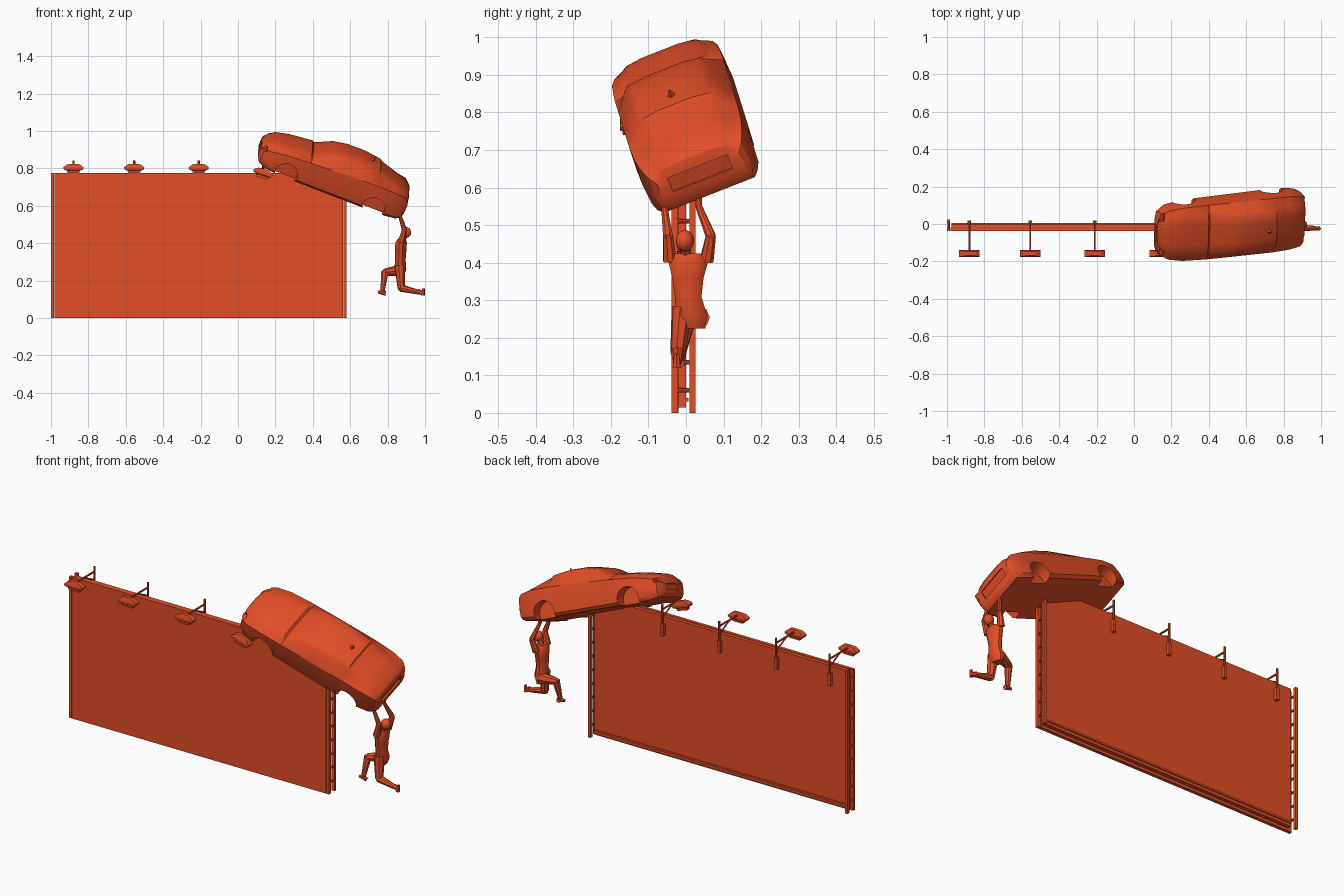
import bpy, bmesh, math
from mathutils import Vector, Matrix

if "Cube" in bpy.data.objects:
    bpy.data.objects.remove(bpy.data.objects["Cube"])

mat = bpy.data.materials.new("orange red")
mat.use_nodes = True
COLOR = (0.76, 0.075, 0.02, 1)
mat.diffuse_color = COLOR
mat.node_tree.nodes["Principled BSDF"].inputs["Base Color"].default_value = COLOR


def finish(name, bm, angle=None):
    bmesh.ops.recalc_face_normals(bm, faces=bm.faces)
    me = bpy.data.meshes.new(name)
    bm.to_mesh(me)
    bm.free()
    me.materials.append(mat)
    ob = bpy.data.objects.new(name, me)
    bpy.context.collection.objects.link(ob)
    if angle:
        smooth(ob, angle)
    return ob


def smooth(ob, angle):
    bpy.ops.object.select_all(action='DESELECT')
    ob.select_set(True)
    bpy.context.view_layer.objects.active = ob
    bpy.ops.object.shade_smooth_by_angle(angle=math.radians(angle))


def add_box(bm, lo, hi):
    lo, hi = Vector(lo), Vector(hi)
    m = Matrix.Translation((lo + hi) / 2) @ Matrix.Diagonal((*(hi - lo), 1))
    bmesh.ops.create_cube(bm, size=1, matrix=m)


def add_rod(bm, p, q, r1, r2=None, sides=8):
    p, q = Vector(p), Vector(q)
    d = q - p
    m = Matrix.Translation((p + q) / 2) @ d.to_track_quat('Z', 'Y').to_matrix().to_4x4()
    bmesh.ops.create_cone(bm, cap_ends=True, segments=sides, radius1=r1,
                          radius2=r1 if r2 is None else r2, depth=d.length, matrix=m)


def add_loft(bm, rings):
    rows = [[bm.verts.new(p) for p in ring] for ring in rings]
    n = len(rows[0])
    for a, b in zip(rows, rows[1:]):
        for i in range(n):
            bm.faces.new((a[i], a[(i + 1) % n], b[(i + 1) % n], b[i]))
    bm.faces.new(rows[0])
    bm.faces.new(rows[-1])


def box(name, lo, hi):
    bm = bmesh.new()
    add_box(bm, lo, hi)
    return finish(name, bm)


# Billboard: front and back boards with a bottom rail
box("front_board", (-0.98, -0.038, 0), (0.562, -0.02, 0.775))
box("back_board", (-0.975, -0.02, 0.015), (0.557, 0, 0.772))
box("bottom_rail", (-0.975, -0.02, 0.03), (0.557, 0.006, 0.04))

# Ladders at both ends
for side, x in (("right", -0.991), ("left", 0.571)):
    bm = bmesh.new()
    for y in (-0.03, 0.017):
        add_box(bm, (x - 0.008, y - 0.008, 0), (x + 0.008, y + 0.008, 0.775))
    for i in range(10):
        z = 0.06 + i * 0.075
        add_rod(bm, (x, -0.03, z), (x, 0.017, z), 0.006)
    finish(side + "_ladder", bm)

# Lamps on arms over the top edge, the last one knocked askew
for i, x in enumerate((-0.88, -0.555, -0.21, 0.135)):
    bm = bmesh.new()
    add_box(bm, (x - 0.009, 0, 0.67), (x + 0.009, 0.018, 0.735))
    add_rod(bm, (x, 0.012, 0.7), (x, 0.012, 0.842), 0.006)
    add_rod(bm, (x, 0.012, 0.815), (x, -0.15, 0.815), 0.005)
    add_rod(bm, (x, 0.012, 0.77), (x, -0.08, 0.815), 0.004)
    finish(f"lamp_arm_{i + 1}", bm)
    bm = bmesh.new()
    add_loft(bm, [[(sx * w, sy * d, z) for sx, sy in ((-1, -1), (1, -1), (1, 1), (-1, 1))]
                  for w, d, z in ((0.03, 0.01, -0.03), (0.036, 0.012, -0.016), (0.05, 0.017, -0.012),
                                  (0.055, 0.018, 0), (0.035, 0.014, 0.016), (0.02, 0.01, 0.02))])
    head = finish(f"lamp_head_{i + 1}", bm)
    head.location = (x, -0.158, 0.805)
    if i == 3:
        head.location.z = 0.778
        head.rotation_euler.y = math.radians(18)

# Car frame: rear axis, side axis, up axis
rear = Vector((0.926, 0.114, -0.358)).normalized()
side = Vector((0.026, 0.93, 0.366))
side = (side - rear * side.dot(rear)).normalized()
up = rear.cross(side)
frame = Matrix((rear, side, up)).transposed().to_4x4()
frame.translation = (0.484, 0.02, 0.714)

# Car body stations: position, half width, floor, belt, roof half width, roof
stations = (
    (-0.42, 0.085, 0.035, 0.085, 0.06, 0.095),
    (-0.405, 0.12, 0.015, 0.1, 0.09, 0.118),
    (-0.365, 0.145, 0.004, 0.11, 0.115, 0.14),
    (-0.29, 0.156, 0, 0.125, 0.125, 0.155),
    (-0.16, 0.16, 0, 0.135, 0.13, 0.168),
    (-0.15, 0.16, 0, 0.135, 0.13, 0.16),
    (-0.06, 0.16, 0, 0.14, 0.118, 0.21),
    (0.02, 0.16, 0, 0.143, 0.112, 0.227),
    (0.12, 0.16, 0, 0.147, 0.11, 0.228),
    (0.215, 0.16, 0, 0.15, 0.107, 0.217),
    (0.222, 0.16, 0, 0.15, 0.107, 0.208),
    (0.32, 0.157, 0, 0.148, 0.11, 0.177),
    (0.385, 0.148, 0.005, 0.14, 0.115, 0.157),
    (0.41, 0.135, 0.015, 0.12, 0.11, 0.137),
    (0.42, 0.12, 0.03, 0.1, 0.1, 0.11),
)
rings = []
for a, w, lo, belt, r, top in stations:
    mid = (lo + belt) / 2
    half = [(0.88 * w, lo), (0.97 * w, lo + 0.015), (w, mid), (0.97 * w, belt),
            (r, top - 0.018), (0.85 * r, top - 0.007), (0.45 * r, top - 0.001)]
    ring = half + [(-b, c) for b, c in reversed(half)]
    rings.append([(a, b, c) for b, c in ring])
bm = bmesh.new()
add_loft(bm, rings)
car = finish("car_body", bm)

# Cut wheel arches, plate recess, grille and headlights
bm = bmesh.new()
for s in (-1, 1):
    for a in (-0.25, 0.255):
        add_rod(bm, (a, s * 0.1, 0.025), (a, s * 0.2, 0.025), 0.062, sides=24)
    add_box(bm, (-0.45, s * 0.105 - 0.025, 0.09), (-0.392, s * 0.105 + 0.025, 0.11))
add_box(bm, (0.412, -0.085, 0.065), (0.45, 0.085, 0.108))
add_box(bm, (-0.45, -0.05, 0.05), (-0.413, 0.05, 0.08))
cutter = finish("car_cutter", bm)
cutter.hide_render = True
mod = car.modifiers.new("cutouts", 'BOOLEAN')
mod.object = cutter
mod.operation = 'DIFFERENCE'
mod.solver = 'EXACT'
bpy.context.view_layer.objects.active = car
bpy.ops.object.modifier_apply(modifier=mod.name)
bpy.data.objects.remove(cutter)
smooth(car, 28)
car.matrix_world = frame

# Roof fin
bm = bmesh.new()
add_rod(bm, (0.165, 0, 0.22), (0.172, 0, 0.242), 0.012, 0.002, 4)
finish("roof_fin", bm).matrix_world = frame

# Hanging figure: torso
bm = bmesh.new()
add_loft(bm, [[(x + dx * math.cos(t), y + dy * math.sin(t), z)
               for t in (k * math.tau / 10 for k in range(10))]
              for x, y, z, dx, dy in ((0.865, 0.018, 0.225, 0.02, 0.035), (0.868, 0.014, 0.26, 0.032, 0.044),
                                      (0.868, 0.006, 0.31, 0.028, 0.037), (0.87, 0.005, 0.36, 0.03, 0.044),
                                      (0.872, 0.006, 0.405, 0.031, 0.056), (0.875, 0.004, 0.425, 0.02, 0.036))])
finish("torso", bm, 40)

# Head with neck and cap brim
bm = bmesh.new()
bmesh.ops.create_uvsphere(bm, u_segments=10, v_segments=8, radius=0.027,
                          matrix=Matrix.Translation((0.9, -0.003, 0.458)) @ Matrix.Diagonal((1, 0.9, 1.08, 1)))
add_rod(bm, (0.878, 0, 0.415), (0.893, -0.002, 0.445), 0.015)
finish("head", bm, 40)


def limb(name, points, radii):
    bm = bmesh.new()
    for i in range(len(points) - 1):
        add_rod(bm, points[i], points[i + 1], radii[i], radii[i + 1])
        bmesh.ops.create_icosphere(bm, subdivisions=1, radius=radii[i + 1],
                                   matrix=Matrix.Translation(points[i + 1]))
    finish(name, bm, 40)


# Arms reaching up to the bumper
limb("right_arm", [(0.872, -0.043, 0.405), (0.89, -0.048, 0.47), (0.865, -0.058, 0.55), (0.86, -0.058, 0.575)],
     (0.019, 0.014, 0.009, 0.011))
limb("left_arm", [(0.872, 0.055, 0.405), (0.89, 0.066, 0.47), (0.865, 0.034, 0.55), (0.86, 0.032, 0.575)],
     (0.019, 0.014, 0.009, 0.011))

# Legs: one trailing, one raised
limb("right_leg", [(0.865, -0.01, 0.28), (0.873, -0.022, 0.16), (0.968, -0.022, 0.138)],
     (0.029, 0.02, 0.012))
limb("left_leg", [(0.865, 0.035, 0.255), (0.785, 0.005, 0.245), (0.773, -0.015, 0.145)],
     (0.03, 0.02, 0.012))

# Shoes
bm = bmesh.new()
add_rod(bm, (0.962, -0.022, 0.145), (0.99, -0.025, 0.13), 0.013, 0.011, 6)
add_rod(bm, (0.988, -0.025, 0.122), (0.992, -0.025, 0.158), 0.012, 0.007, 6)
finish("right_shoe", bm)
bm = bmesh.new()
add_rod(bm, (0.79, -0.015, 0.132), (0.75, -0.018, 0.14), 0.013, 0.008, 6)
finish("left_shoe", bm)
